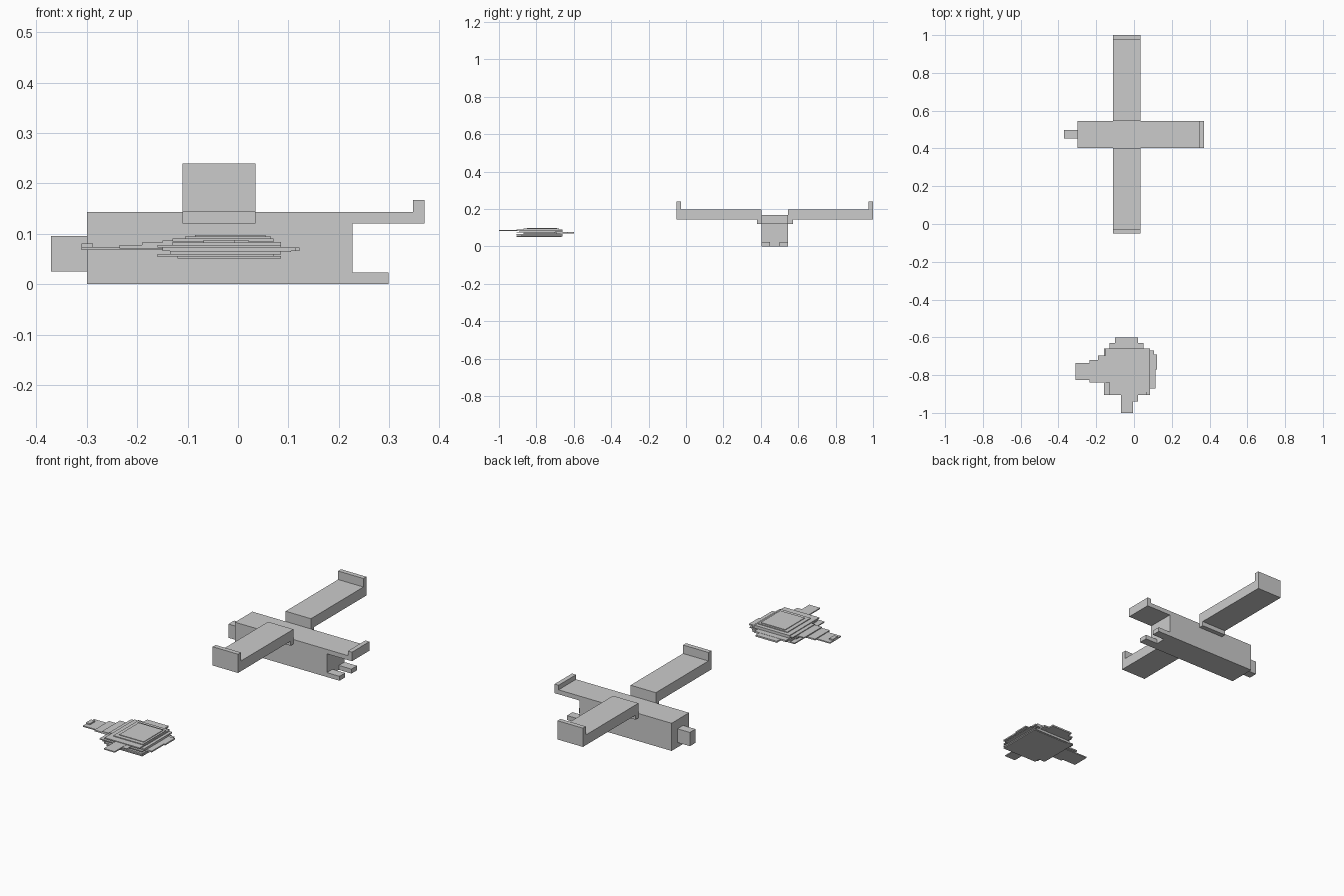
import bpy


def box(name, x, y, z):
    """Axis-aligned block from its x, y and z ranges."""
    bpy.ops.mesh.primitive_cube_add(
        size=1, location=[(a + b) / 2 for a, b in (x, y, z)])
    ob = bpy.context.object
    ob.name = name
    ob.scale = [b - a for a, b in (x, y, z)]
    bpy.ops.object.transform_apply(location=False, rotation=False, scale=True)
    return ob


# Aircraft centre line and main widths
CY, HALF = 0.475, 0.0715
BODY_Y = (CY - HALF, CY + HALF)
WING_X = (-0.11, 0.035)

# Fuselage with nose, tail boom and upright tail plate
box("fuselage", (-0.30, 0.227), BODY_Y, (0, 0.143))
box("nose", (-0.371, -0.30), (CY - 0.023, CY + 0.023), (0.025, 0.096))
box("tail_boom", (0.227, 0.37), BODY_Y, (0.12, 0.143))
box("tail_plate", (0.347, 0.37), BODY_Y, (0.143, 0.167))

# Mirrored wing parts and lower tail prongs
for side, s in (("left", -1), ("right", 1)):
    def span(a, b):
        return tuple(sorted((CY + s * a, CY + s * b)))
    box(side + "_wing_bracket", WING_X, span(HALF, 0.096), (0.12, 0.143))
    box(side + "_wing", WING_X, span(HALF, 0.525), (0.143, 0.196))
    box(side + "_wing_tip", WING_X, span(0.501, 0.525), (0.196, 0.24))
    box(side + "_tail_prong", (0.227, 0.299), span(0.026, HALF), (0, 0.023))

# Flat floating mass: stacked slabs from bottom to top
slabs = [
    ((-0.12, 0.085), (-0.905, -0.665), (0.051, 0.056)),
    ((-0.16, 0.07), (-0.88, -0.66), (0.054, 0.060)),
    ((-0.135, 0.085), (-0.905, -0.66), (0.059, 0.066)),
    ((-0.13, 0.105), (-0.87, -0.67), (0.064, 0.069)),
    ((-0.15, 0.115), (-0.87, -0.69), (0.066, 0.073)),
    ((-0.13, 0.05), (-0.84, -0.63), (0.069, 0.077)),
    ((-0.16, 0.085), (-0.905, -0.70), (0.073, 0.078)),
    ((-0.13, 0.085), (-0.89, -0.66), (0.076, 0.084)),
    ((-0.15, 0.07), (-0.84, -0.66), (0.082, 0.087)),
    ((-0.13, 0.07), (-0.905, -0.66), (0.085, 0.091)),
    ((-0.105, 0.065), (-0.87, -0.68), (0.090, 0.095)),
    ((-0.085, 0.055), (-0.85, -0.69), (0.094, 0.098)),
]
for i, (x, y, z) in enumerate(slabs):
    box(f"mass_slab_{i + 1}", x, y, z)

# Thin projections around the mass
box("front_tongue", (-0.068, -0.006), (-1.0, -0.90), (0.082, 0.088))
box("front_ledge", (-0.02, 0.022), (-0.94, -0.90), (0.083, 0.087))
box("back_tongue", (-0.10, 0.022), (-0.66, -0.60), (0.068, 0.076))
box("side_step", (0.08, 0.122), (-0.77, -0.69), (0.066, 0.073))
box("long_arm_inner", (-0.19, -0.13), (-0.84, -0.695), (0.078, 0.083))
box("long_arm_middle", (-0.235, -0.13), (-0.84, -0.72), (0.071, 0.078))
box("long_arm", (-0.31, -0.13), (-0.825, -0.735), (0.068, 0.074))
box("arm_end_block", (-0.31, -0.288), (-0.80, -0.76), (0.074, 0.081))
